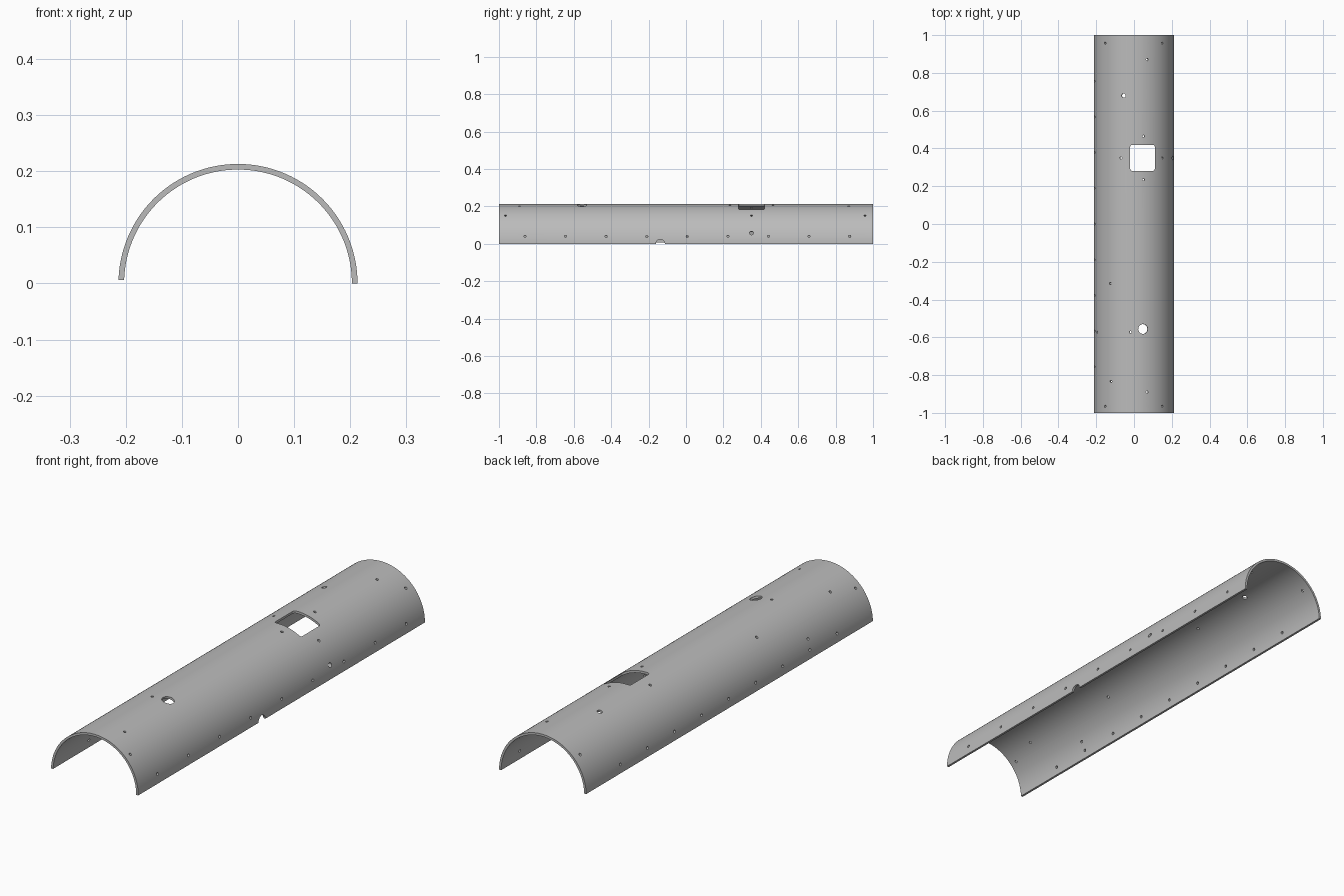
import bpy, bmesh, math
from mathutils import Matrix, Vector

OUTER, INNER, SEGMENTS = 0.213, 0.203, 96

cube = bpy.data.objects.get("Cube")
if cube:
    bpy.data.objects.remove(cube, do_unlink=True)

metal = bpy.data.materials.new("plain_grey")
metal.use_nodes = True
grey = (0.5, 0.5, 0.5, 1)
metal.diffuse_color = grey
metal.node_tree.nodes["Principled BSDF"].inputs["Base Color"].default_value = grey


def make_object(name, bm):
    bmesh.ops.recalc_face_normals(bm, faces=bm.faces)
    mesh = bpy.data.meshes.new(name)
    bm.to_mesh(mesh)
    bm.free()
    mesh.materials.append(metal)
    obj = bpy.data.objects.new(name, mesh)
    bpy.context.collection.objects.link(obj)
    return obj


# Half-round shell: arc section swept along y, one lower edge slightly short
bm = bmesh.new()
end = math.pi - 0.006 / OUTER
rings = []
for i in range(SEGMENTS + 1):
    a = end * i / SEGMENTS
    section = []
    for r, y in ((OUTER, -1), (INNER, -1), (INNER, 1), (OUTER, 1)):
        z = 0.006 if i == SEGMENTS else r * math.sin(a)
        section.append(bm.verts.new((r * math.cos(a), y, z)))
    rings.append(section)
for a, b in zip(rings, rings[1:]):
    for k in range(4):
        n = (k + 1) % 4
        bm.faces.new((a[k], a[n], b[n], b[k]))
bm.faces.new(rings[0])
bm.faces.new(rings[-1])
shell = make_object("half_round_shell", bm)

# All cutters share one mesh
cut = bmesh.new()


def drill(x, y, radius=0.006, z=None):
    """Radial hole through the shell, placed by its x or its height z."""
    if z is None:
        z = math.sqrt(OUTER ** 2 - x ** 2)
    else:
        x = math.copysign(math.sqrt(OUTER ** 2 - z ** 2), x)
    axis = Vector((x, 0, z)).normalized()
    place = Matrix.Translation(axis * 0.208 + Vector((0, y, 0)))
    turn = axis.to_track_quat('Z', 'Y').to_matrix().to_4x4()
    bmesh.ops.create_cone(cut, cap_ends=True, segments=20, radius1=radius,
                          radius2=radius, depth=0.06, matrix=place @ turn)


# Fixing holes along both lower edges
for i in range(-4, 5):
    drill(1, 0.007 + 0.217 * i, z=0.04)
    drill(-1, 0.189 * i, z=0.043)

# Fixing holes at the four corners
for x in (-0.153, 0.15):
    for y in (-0.965, 0.957):
        drill(x, y)

# Scattered small holes
for x, y in ((0.07, 0.87), (0.05, 0.465), (0.05, 0.235), (-0.07, 0.35),
             (0.15, 0.35), (-0.125, -0.315), (-0.195, -0.573),
             (-0.018, -0.573), (-0.122, -0.833), (0.07, -0.89)):
    drill(x, y)

# Larger round openings and the notch in the lower edge
drill(-0.055, 0.68, 0.011)
drill(0.205, 0.35, 0.01)
drill(0.048, -0.556, 0.026)
drill(1, -0.137, 0.024, z=0)

# Rounded square window
window = bmesh.ops.create_cube(cut, size=1, matrix=Matrix.Translation((0.045, 0.35, 0.2))
                               @ Matrix.Diagonal((0.13, 0.138, 0.2, 1)))
upright = {e for v in window["verts"] for e in v.link_edges
           if abs(e.verts[0].co.z - e.verts[1].co.z) > 0.1}
bmesh.ops.bevel(cut, geom=list(upright), offset=0.01, segments=4,
                affect='EDGES', profile=0.5)

cutter = make_object("hole_cutter", cut)
cutter.hide_render = True

# Cut the holes, then drop the cutter
bpy.ops.object.select_all(action='DESELECT')
shell.select_set(True)
bpy.context.view_layer.objects.active = shell
mod = shell.modifiers.new("holes", 'BOOLEAN')
mod.operation = 'DIFFERENCE'
mod.solver = 'EXACT'
mod.object = cutter
bpy.ops.object.modifier_apply(modifier=mod.name)
bpy.data.objects.remove(cutter, do_unlink=True)
bpy.ops.object.shade_smooth_by_angle(angle=math.radians(30))
